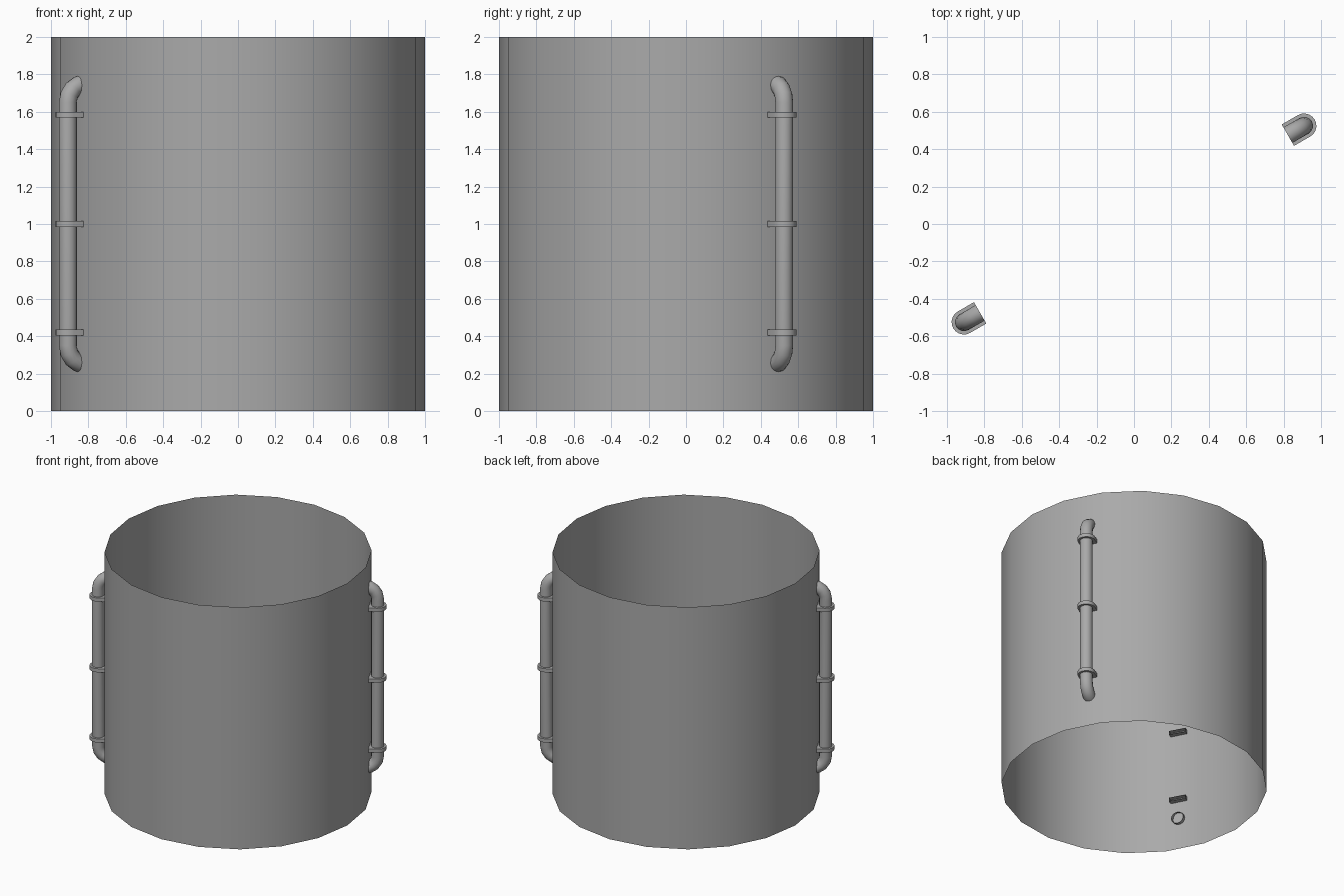
import bpy, bmesh, math
from mathutils import Vector, Matrix

if "Cube" in bpy.data.objects:
    bpy.data.objects.remove(bpy.data.objects["Cube"])

grey = bpy.data.materials.new("plain grey")
grey.diffuse_color = (0.4, 0.4, 0.4, 1)
grey.use_nodes = True
grey.node_tree.nodes["Principled BSDF"].inputs["Base Color"].default_value = grey.diffuse_color


def finish(name, bm, turn=0.0):
    bmesh.ops.rotate(bm, verts=bm.verts, cent=(0, 0, 0),
                     matrix=Matrix.Rotation(turn, 3, 'Z'))
    mesh = bpy.data.meshes.new(name)
    bm.to_mesh(mesh)
    bm.free()
    mesh.materials.append(grey)
    ob = bpy.data.objects.new(name, mesh)
    bpy.context.collection.objects.link(ob)
    bpy.ops.object.select_all(action='DESELECT')
    ob.select_set(True)
    bpy.context.view_layer.objects.active = ob
    bpy.ops.object.shade_smooth_by_angle(angle=math.radians(35))
    return ob


def skin(bm, rings, closed=True):
    """Join successive rings of points with quads."""
    vs = [[bm.verts.new(p) for p in r] for r in rings]
    n = len(vs[0])
    for a, b in zip(vs, vs[1:]):
        for i in range(n if closed else n - 1):
            j = (i + 1) % n
            bm.faces.new((a[i], a[j], b[j], b[i]))
    return vs


# open-ended drum shell
bm = bmesh.new()
skin(bm, [[(math.cos(math.tau * i / 20), math.sin(math.tau * i / 20), z)
           for i in range(20)] for z in (0, 2)])
finish("drum_shell", bm)

PIPE_X, PIPE_R, BEND, STEPS = 1.05, 0.048, 0.1, 4


def pipe(name, turn):
    # path: lower elbow, straight run, upper elbow; open at both ends
    path = []
    for k in range(STEPS + 1):
        a = math.pi / 2 * k / STEPS
        path.append((PIPE_X - BEND + BEND * math.sin(a),
                     0.25 + BEND * (1 - math.cos(a)), a))
    for k in range(STEPS + 1):
        a = math.pi / 2 * k / STEPS
        path.append((PIPE_X - BEND + BEND * math.cos(a),
                     1.65 + BEND * math.sin(a), math.pi / 2 + a))
    rings = []
    for x, z, a in path:
        side = Vector((math.sin(a), 0, -math.cos(a)))
        rings.append([Vector((x, 0, z)) + PIPE_R * (
            math.cos(t) * side + math.sin(t) * Vector((0, 1, 0)))
            for t in (math.tau * i / 16 for i in range(16))])
    bm = bmesh.new()
    skin(bm, rings)
    finish(name, bm, turn)


def bracket(name, z, turn):
    # D-shaped clamp around the pipe, open where it enters the drum
    r, h = 0.066, 0.015
    outline = [(0.95, -r)] + [
        (PIPE_X + r * math.cos(t), r * math.sin(t))
        for t in (-math.pi / 2 + math.pi * i / 10 for i in range(11))] + [(0.95, r)]
    bm = bmesh.new()
    low, high = skin(bm, [[(x, y, z + s) for x, y in outline]
                          for s in (-h, h)], closed=False)
    bm.faces.new(low[::-1])
    bm.faces.new(high)
    finish(name, bm, turn)


for side, deg in (("right", 30), ("left", 210)):
    turn = math.radians(deg)
    pipe(side + "_pipe", turn)
    for i, z in enumerate((0.42, 1.0, 1.585)):
        bracket(f"{side}_bracket_{i + 1}", z, turn)
